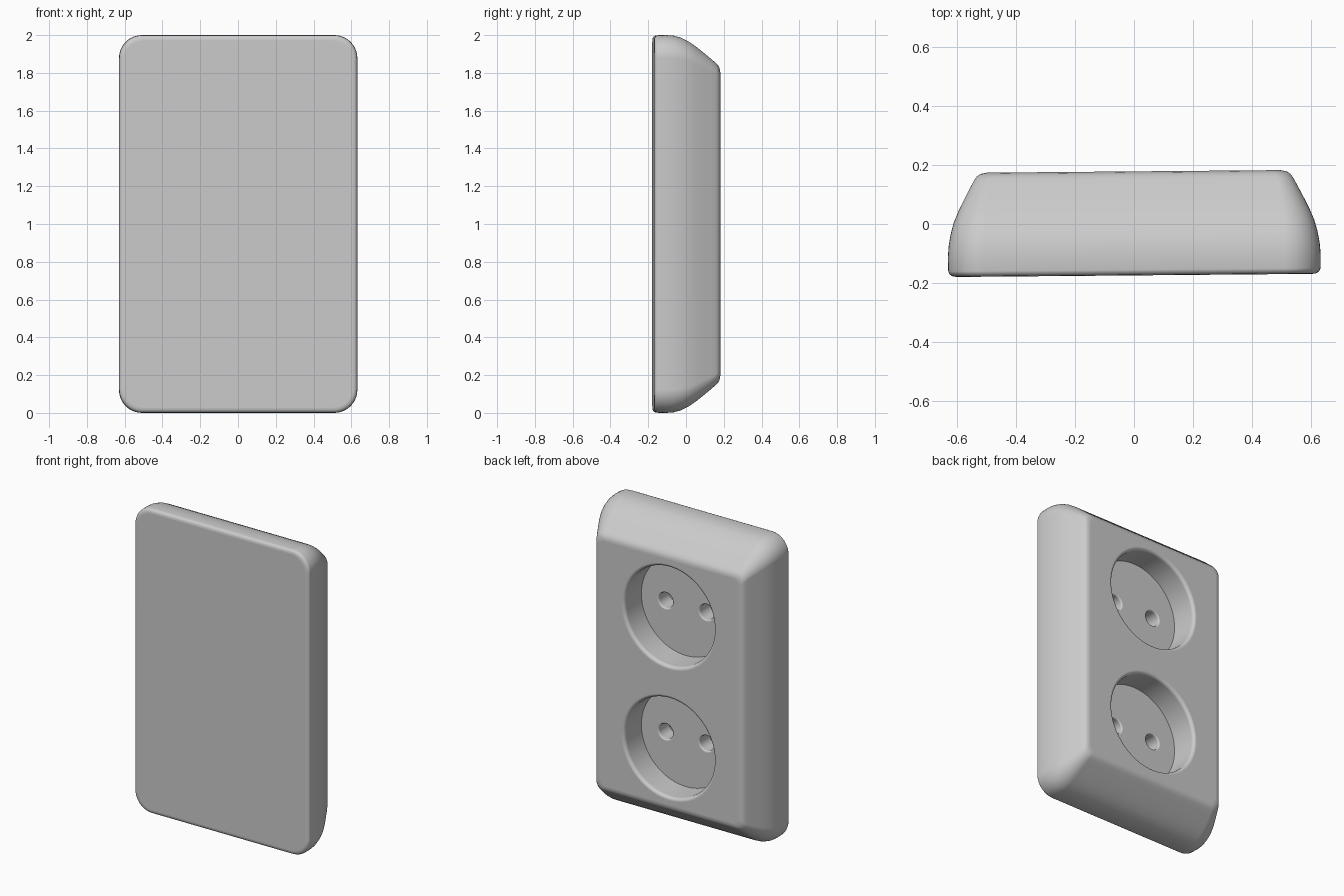
import bpy, bmesh, math

if "Cube" in bpy.data.objects:
    bpy.data.objects.remove(bpy.data.objects["Cube"])

FACE_Y = 0.178
FLOOR_Y = 0.0


def new_object(name, bm):
    bmesh.ops.recalc_face_normals(bm, faces=bm.faces[:])
    mesh = bpy.data.meshes.new(name)
    bm.to_mesh(mesh)
    bm.free()
    obj = bpy.data.objects.new(name, mesh)
    bpy.context.collection.objects.link(obj)
    return obj


def skin(bm, rings):
    # bridge rings of equal length and cap both ends
    loops = [[bm.verts.new(p) for p in ring] for ring in rings]
    n = len(loops[0])
    for a, b in zip(loops, loops[1:]):
        for i in range(n):
            j = (i + 1) % n
            bm.faces.new((a[i], a[j], b[j], b[i]))
    bm.faces.new(loops[0])
    bm.faces.new(loops[-1])


def rounded_rect(hx, hz, r, y, seg=10):
    pts = []
    for k, (sx, sz) in enumerate(((1, 1), (-1, 1), (-1, -1), (1, -1))):
        for i in range(seg + 1):
            a = math.pi / 2 * (k + i / seg)
            pts.append((sx * (hx - r) + r * math.cos(a), y,
                        1 + sz * (hz - r) + r * math.sin(a)))
    return pts


def lathe(bm, cx, cz, profile, seg):
    skin(bm, [[(cx + r * math.cos(2 * math.pi * i / seg), y,
                cz + r * math.sin(2 * math.pi * i / seg)) for i in range(seg)]
              for r, y in profile])


def flared(r, fillet, bottom, top, extra):
    # straight bore that rolls outward into the surface at y = top
    pts = [(r, bottom)]
    for i in range(6):
        a = math.pi / 2 * i / 5
        pts.append((r + fillet * (1 - math.cos(a)), top - fillet * (1 - math.sin(a))))
    pts.append((r + fillet, top + extra))
    return pts


# Cover body: depth, x inset, z inset, corner radius
sections = [
    (-0.174, 0.030, 0.030, 0.100), (-0.172, 0.016, 0.016, 0.110),
    (-0.166, 0.006, 0.006, 0.118), (-0.155, 0.001, 0.001, 0.122),
    (-0.110, 0.000, 0.000, 0.122), (-0.070, 0.003, 0.003, 0.120),
    (-0.030, 0.010, 0.014, 0.115), (0.010, 0.021, 0.034, 0.105),
    (0.050, 0.038, 0.062, 0.092), (0.090, 0.058, 0.094, 0.078),
    (0.130, 0.079, 0.127, 0.064), (0.154, 0.092, 0.148, 0.056),
    (0.166, 0.101, 0.161, 0.052), (0.174, 0.113, 0.176, 0.048),
    (FACE_Y, 0.135, 0.198, 0.040),
]
bm = bmesh.new()
skin(bm, [rounded_rect(0.631 - ix, 1.0 - iz, r, y) for y, ix, iz, r in sections])
body = new_object("socket_cover", bm)

# Round recesses and pin holes cut into the back-facing side
recess_bm, hole_bm = bmesh.new(), bmesh.new()
for cz in (0.57, 1.43):
    lathe(recess_bm, 0, cz, flared(0.322, 0.022, FLOOR_Y, FACE_Y, 0.1), 72)
    for cx in (-0.147, 0.147):
        lathe(hole_bm, cx, cz, flared(0.050, 0.010, -0.11, FLOOR_Y, 0.05), 32)
cutters = [new_object("recess_cutter", recess_bm), new_object("pin_hole_cutter", hole_bm)]

bpy.context.view_layer.objects.active = body
body.select_set(True)
for cutter in cutters:
    cutter.hide_render = True
    mod = body.modifiers.new(cutter.name, 'BOOLEAN')
    mod.operation = 'DIFFERENCE'
    mod.solver = 'EXACT'
    mod.object = cutter
    bpy.ops.object.modifier_apply(modifier=mod.name)
for cutter in cutters:
    bpy.data.objects.remove(cutter)

# Smooth shading with flat broad faces, and the slight turn seen from the top
bpy.ops.object.shade_smooth_by_angle(angle=math.radians(35))
weighted = body.modifiers.new("weighted_normals", 'WEIGHTED_NORMAL')
weighted.keep_sharp = True
body.rotation_euler.z = math.radians(0.5)
